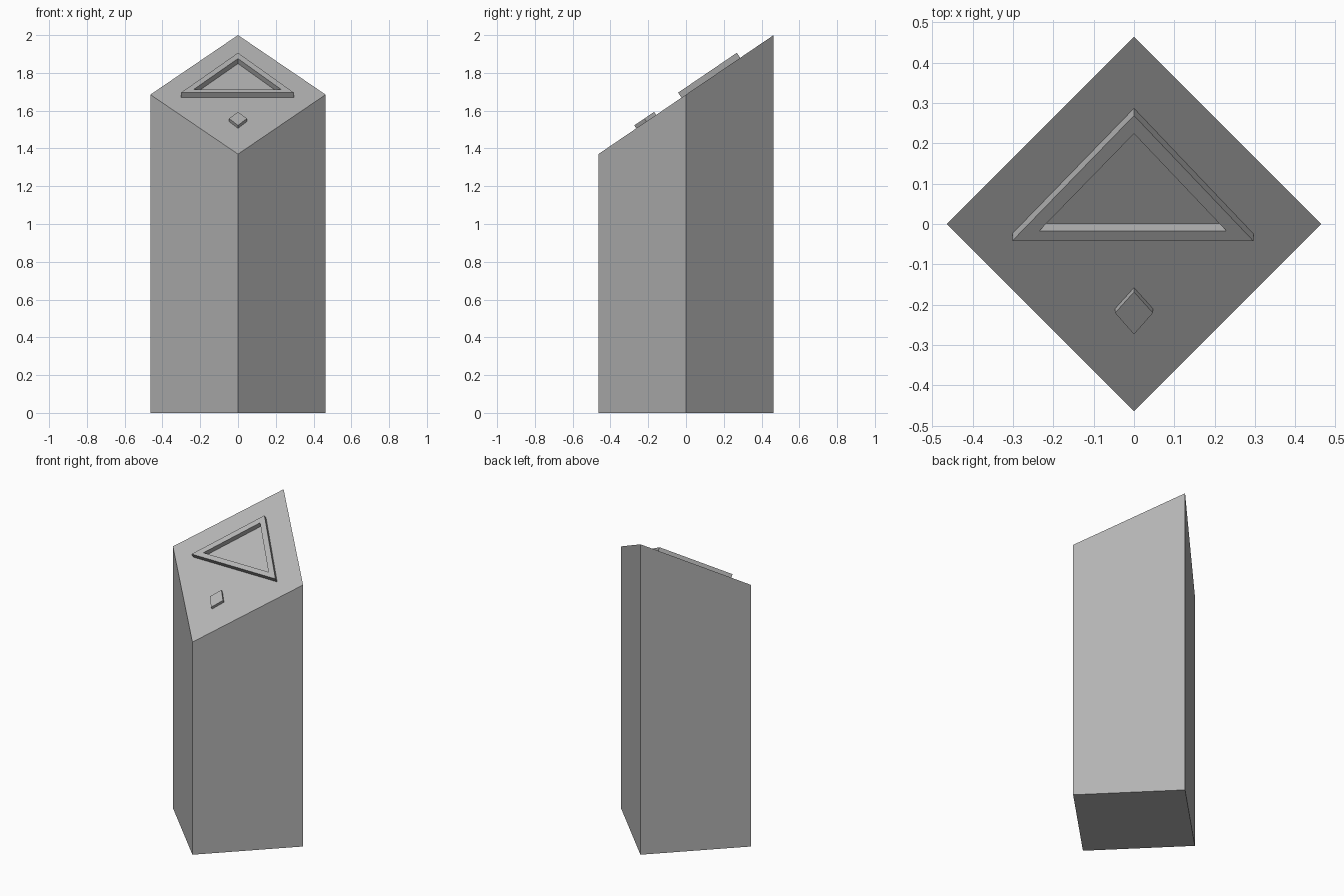
import bpy, bmesh
from mathutils import Vector

if "Cube" in bpy.data.objects:
    bpy.data.objects.remove(bpy.data.objects["Cube"])

R = 0.464                      # half diagonal of the square pillar
LOW, HIGH = 1.37, 2.0          # heights of the sloped top, front and back
SLOPE = (HIGH - LOW) / (2 * R)
NORMAL = Vector((0, -SLOPE, 1)).normalized()

stone = bpy.data.materials.new("grey_stone")
stone.diffuse_color = (0.45, 0.45, 0.45, 1)
stone.use_nodes = True
stone.node_tree.nodes["Principled BSDF"].inputs["Base Color"].default_value = stone.diffuse_color


def on_slope(x, y, lift=0.0):
    """Point on the sloped top, lifted along its normal."""
    return Vector((x, y, (LOW + HIGH) / 2 + SLOPE * y)) + NORMAL * lift


def solid(name, loops):
    """Skin consecutive loops of points; returns object and bmesh faces closed by caps."""
    bm = bmesh.new()
    rings = [[bm.verts.new(p) for p in loop] for loop in loops]
    n = len(rings[0])
    closed = len(rings) == 4                 # four loops make a hollow ring
    pairs = list(zip(rings, rings[1:]))
    if closed:
        pairs.append((rings[-1], rings[0]))
    else:
        bm.faces.new(rings[0])
        bm.faces.new(rings[-1])
    for a, b in pairs:
        for i in range(n):
            j = (i + 1) % n
            bm.faces.new((a[i], a[j], b[j], b[i]))
    bmesh.ops.recalc_face_normals(bm, faces=bm.faces)
    mesh = bpy.data.meshes.new(name)
    bm.to_mesh(mesh)
    bm.free()
    mesh.materials.append(stone)
    obj = bpy.data.objects.new(name, mesh)
    bpy.context.collection.objects.link(obj)
    return obj


# Pillar with a slanted top
square = [(0, -R), (R, 0), (0, R), (-R, 0)]
solid("pillar", [[Vector((x, y, 0)) for x, y in square],
                 [on_slope(x, y) for x, y in square]])

# Raised triangular frame
outer = [(-0.302, -0.024), (0.296, -0.024), (0, 0.287)]
inner = [(-0.235, 0.001), (0.229, 0.001), (0, 0.242)]
H = 0.032
solid("triangle_frame", [[on_slope(x, y, h) for x, y in tri]
                         for tri, h in ((outer, 0), (outer, H), (inner, H), (inner, 0))])

# Small raised diamond button
diamond = [(0, -0.263), (0.047, -0.21), (0, -0.158), (-0.047, -0.21)]
solid("diamond_button", [[on_slope(x, y, h) for x, y in diamond] for h in (0, 0.019)])
